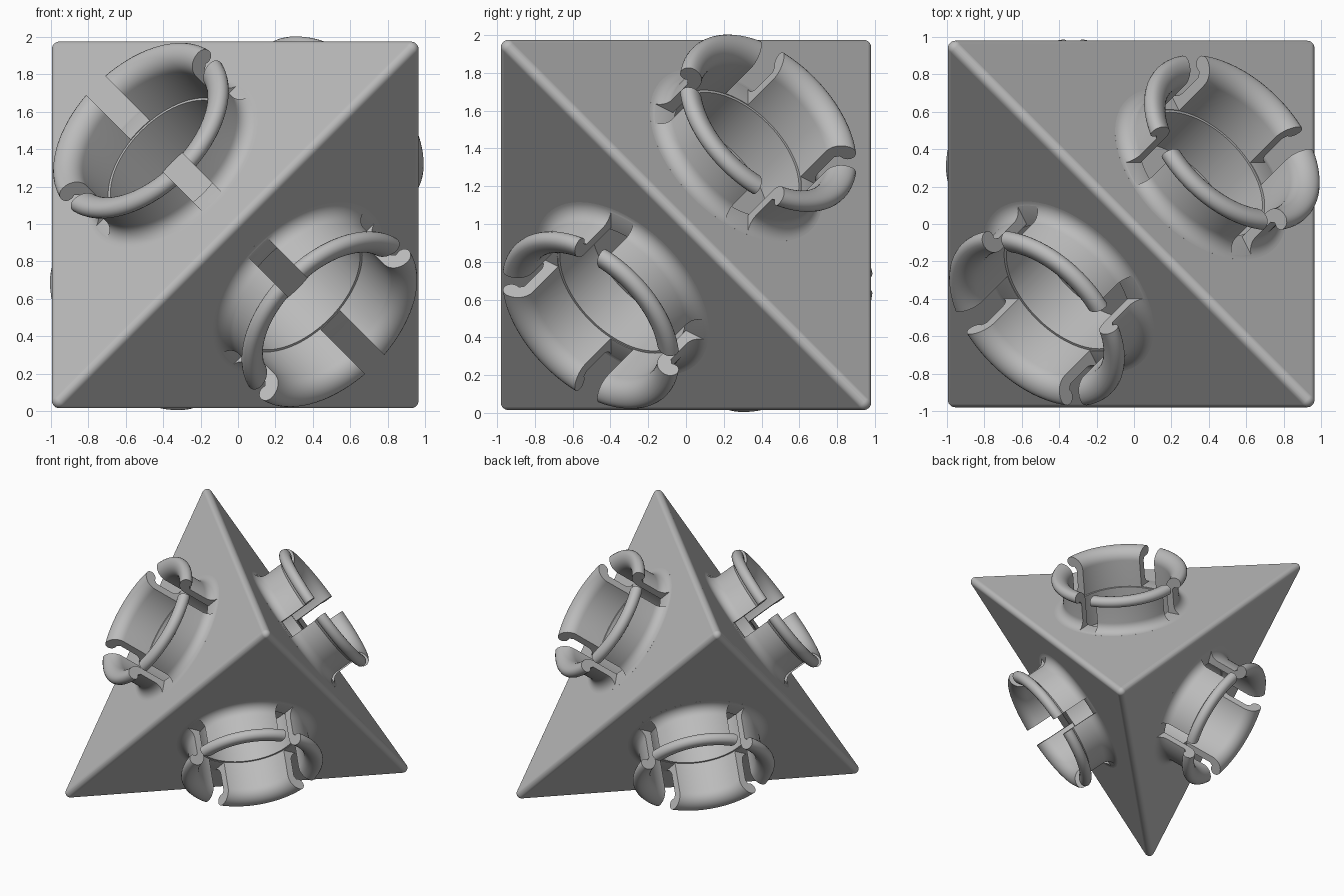
import bpy, bmesh, math
from mathutils import Matrix, Vector

cube = bpy.data.objects.get("Cube")
if cube:
    bpy.data.objects.remove(cube, do_unlink=True)

CENTRE = Vector((-0.015, 0.0, 0.995))
HALF, ROUND = 0.98, 0.04                      # half size and edge radius of the body
FACE = (HALF - ROUND) / math.sqrt(3) + ROUND  # distance from centre to each face
SLOT = 0.145

grey = bpy.data.materials.new("plain_grey")
grey.use_nodes = True
grey.diffuse_color = (0.5, 0.5, 0.5, 1)
grey.node_tree.nodes["Principled BSDF"].inputs["Base Color"].default_value = (0.5, 0.5, 0.5, 1)


def make(name, bm):
    bmesh.ops.recalc_face_normals(bm, faces=bm.faces)
    mesh = bpy.data.meshes.new(name)
    bm.to_mesh(mesh)
    bm.free()
    mesh.materials.append(grey)
    obj = bpy.data.objects.new(name, mesh)
    bpy.context.collection.objects.link(obj)
    return obj


def activate(obj):
    bpy.ops.object.select_all(action='DESELECT')
    obj.select_set(True)
    bpy.context.view_layer.objects.active = obj


def cut(obj, cutter):
    """Subtract the cutter and remove it."""
    cutter.hide_render = True
    mod = obj.modifiers.new("cut", 'BOOLEAN')
    mod.operation, mod.solver, mod.object = 'DIFFERENCE', 'EXACT', cutter
    activate(obj)
    bpy.ops.object.modifier_apply(modifier=mod.name)
    bpy.data.objects.remove(cutter, do_unlink=True)


def smooth(obj):
    activate(obj)
    bpy.ops.object.shade_smooth_by_angle(angle=math.radians(32))


def arc(r, h, radius, start, end, steps=10):
    angles = [math.radians(start + (end - start) * i / steps) for i in range(steps + 1)]
    return [(r + radius * math.cos(a), h + radius * math.sin(a)) for a in angles]


def clip_ring(name, extra):
    """Lathe a flared snap collar, standing on its local z = 0."""
    profile = [(0.56, -0.04)]
    profile += arc(0.56, 0.08, 0.08, 270, 180)                   # base fillet
    profile += [(0.48, 0.225 + extra)]
    profile += arc(0.52, 0.29 + extra, 0.045, -115, 90)          # outer bead
    profile += arc(0.52, 0.235 + extra, 0.10, 90, 180)[1:]       # flared mouth
    profile += [(0.42, -0.04)]
    bm = bmesh.new()
    verts = [bm.verts.new((r, 0, h)) for r, h in profile]
    edges = [bm.edges.new((a, b)) for a, b in zip(verts, verts[1:] + verts[:1])]
    bmesh.ops.spin(bm, geom=verts + edges, cent=(0, 0, 0), axis=(0, 0, 1),
                   angle=math.tau, steps=96)
    bmesh.ops.remove_doubles(bm, verts=bm.verts, dist=1e-4)
    return make(name, bm)


def box_cutter(size, z):
    bm = bmesh.new()
    bmesh.ops.create_cube(bm, size=1, matrix=Matrix.Translation((0, 0, z)) @ Matrix.Diagonal((*size, 1)))
    return make("slot_cutter", bm)


# Body: rounded tetrahedron as the hull of four corner spheres
bm = bmesh.new()
for corner in ((-1, -1, -1), (1, -1, 1), (1, 1, -1), (-1, 1, 1)):
    spot = CENTRE + Vector(corner) * (HALF - ROUND)
    bmesh.ops.create_icosphere(bm, subdivisions=4, radius=ROUND, matrix=Matrix.Translation(spot))
hull = bmesh.ops.convex_hull(bm, input=bm.verts)
inner = {g for g in hull["geom_interior"] + hull["geom_unused"] if isinstance(g, bmesh.types.BMVert)}
bmesh.ops.delete(bm, geom=list(inner), context='VERTS')
body = make("tetrahedron_body", bm)

# Collars: name, face direction, slide along the face, added height
collars = (("upper_front_collar", (-1, -1, 1), 0.0, 0.0),
           ("lower_front_collar", (1, -1, -1), 0.0, 0.0),
           ("upper_back_collar", (1, 1, 1), -0.085, 0.0),
           ("lower_back_collar", (-1, 1, -1), 0.0, 0.03))
normals = []
for name, direction, slide, extra in collars:
    n = Vector(direction).normalized()
    normals.append(n)
    u = Vector((0, 1, 0)).cross(n).normalized()
    v = n.cross(u)
    frame = Matrix((u, v, n)).transposed().to_4x4()
    frame.translation = CENTRE + n * FACE + v * slide

    # Socket bored into the body
    bm = bmesh.new()
    bmesh.ops.create_cone(bm, cap_ends=True, segments=96, radius1=0.405, radius2=0.405, depth=0.4,
                          matrix=frame @ Matrix.Translation((0, 0, -0.085)))
    cut(body, make("socket_cutter", bm))

    # Collar split by two crossing slots
    ring = clip_ring(name, extra)
    for size in ((2, SLOT, 1), (SLOT, 2, 1)):
        cut(ring, box_cutter(size, 0.504))
    ring.data.transform(frame)
    smooth(ring)

# Smooth the rounded edges, keep the four broad faces flat
smooth(body)
for poly in body.data.polygons:
    if any(poly.normal.dot(n) > 0.9999 for n in normals):
        poly.use_smooth = False
